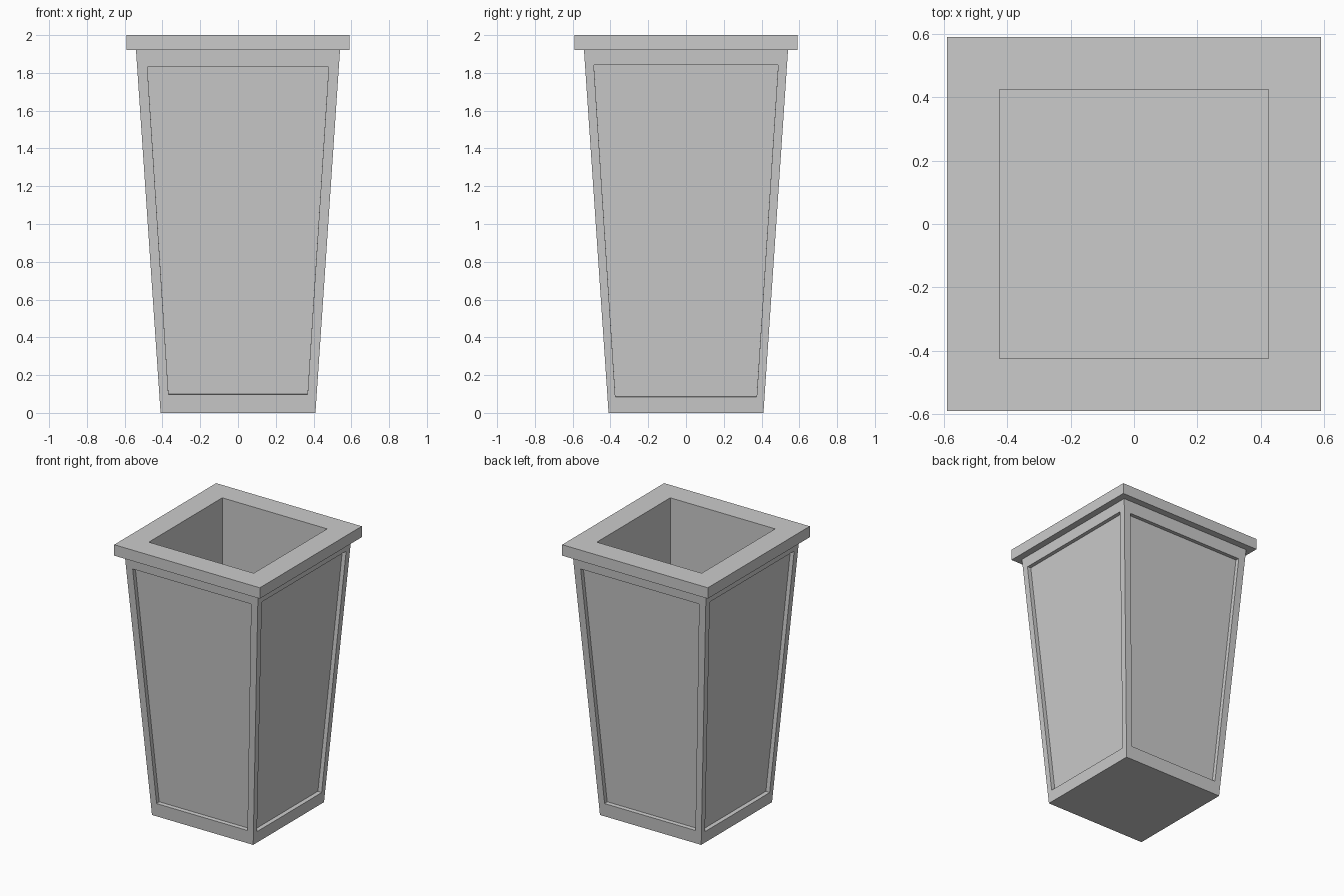
import bpy, bmesh
from mathutils import Vector, Matrix
from math import pi

if "Cube" in bpy.data.objects:
    bpy.data.objects.remove(bpy.data.objects["Cube"])

BASE, NECK, NECK_Z = 0.41, 0.54, 1.92   # tapered body half-widths and height
RECESS = 0.03


def square_ring(bm, half, z):
    return [bm.verts.new((sx * half, sy * half, z))
            for sx, sy in ((-1, -1), (1, -1), (1, 1), (-1, 1))]


def half_at(z):
    return BASE + (NECK - BASE) * z / NECK_Z


bm = bmesh.new()

# Body, rim and hollow as one stack of square rings
profile = [(BASE, 0), (NECK, NECK_Z), (0.59, NECK_Z), (0.59, 2.0),
           (0.425, 2.0), (0.425, 1.0)]
rings = [square_ring(bm, h, z) for h, z in profile]
bm.faces.new(rings[0][::-1])
bm.faces.new(rings[-1])
for level, (lo, hi) in enumerate(zip(rings, rings[1:])):
    if level == 0:
        continue                        # tapered sides are built as panels below
    for i in range(4):
        j = (i + 1) % 4
        bm.faces.new((lo[i], lo[j], hi[j], hi[i]))

# Recessed panel on each tapered side
slope = (NECK - BASE) / NECK_Z
inward = Vector((0, 1, slope)).normalized() * RECESS
for i in range(4):
    j = (i + 1) % 4
    # bottom half-width, bottom z, top half-width, top z
    wb, zb, wt, zt = (0.368, 0.097, 0.48, 1.83) if i % 2 == 0 else (0.374, 0.085, 0.488, 1.842)
    turn = Matrix.Rotation(i * pi / 2, 3, 'Z')
    pts = [Vector((x, -half_at(z), z))
           for x, z in ((-wb, zb), (wb, zb), (wt, zt), (-wt, zt))]
    outer = [rings[0][i], rings[0][j], rings[1][j], rings[1][i]]
    edge = [bm.verts.new(turn @ p) for p in pts]
    inner = [bm.verts.new(turn @ (p + inward)) for p in pts]
    for a, b in ((outer, edge), (edge, inner)):
        for k in range(4):
            m = (k + 1) % 4
            bm.faces.new((a[k], a[m], b[m], b[k]))
    bm.faces.new(inner)

bmesh.ops.recalc_face_normals(bm, faces=bm.faces)
mesh = bpy.data.meshes.new("planter")
bm.to_mesh(mesh)
bm.free()
bpy.context.collection.objects.link(bpy.data.objects.new("planter", mesh))
